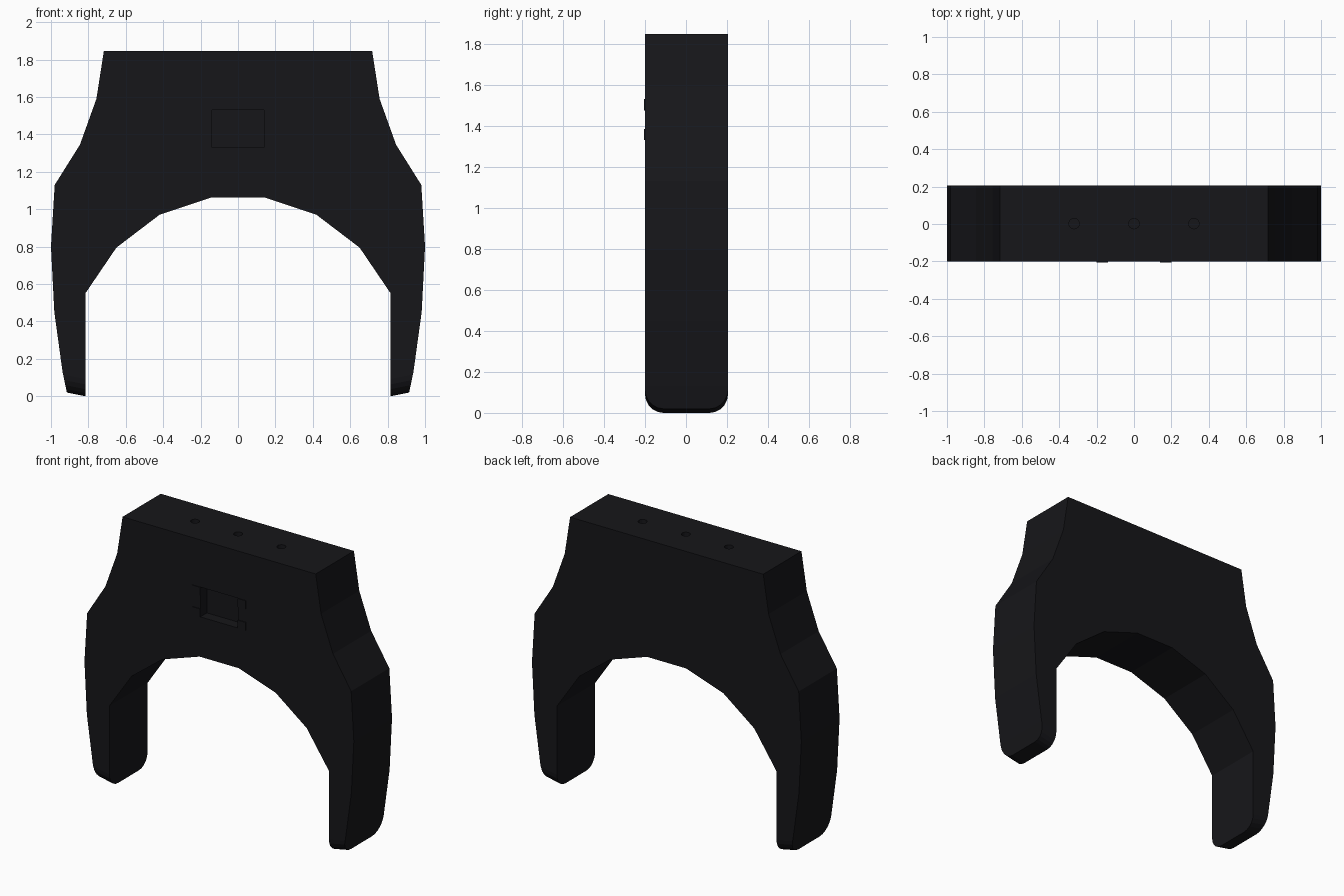
import bpy, bmesh, math
from mathutils import Vector

if "Cube" in bpy.data.objects:
    bpy.data.objects.remove(bpy.data.objects["Cube"])

FRONT, BACK = -0.2, 0.205

mat = bpy.data.materials.new("black_plastic")
mat.diffuse_color = (0.008, 0.008, 0.01, 1)
mat.use_nodes = True
mat.node_tree.nodes["Principled BSDF"].inputs["Base Color"].default_value = mat.diffuse_color


def box(name, lo, hi):
    lo, hi = Vector(lo), Vector(hi)
    bpy.ops.mesh.primitive_cube_add(size=1, location=(lo + hi) / 2)
    ob = bpy.context.object
    ob.name = name
    ob.scale = hi - lo
    bpy.ops.object.transform_apply(location=False, rotation=False, scale=True)
    return ob


def cut(target, cutter):
    mod = target.modifiers.new("cut", "BOOLEAN")
    mod.operation = "DIFFERENCE"
    mod.solver = "EXACT"
    mod.object = cutter
    bpy.context.view_layer.objects.active = target
    bpy.ops.object.modifier_apply(modifier=mod.name)
    bpy.data.objects.remove(cutter)


# Arch body: half outline, mirrored and extruded front to back
half = [(0.145, 1.062), (0.42, 0.97), (0.65, 0.795), (0.815, 0.552),
        (0.815, 0.0), (0.915, 0.02), (0.938, 0.13), (0.982, 0.45),
        (1.0, 0.8), (0.98, 1.13), (0.845, 1.345), (0.757, 1.59),
        (0.717, 1.847)]
outline = half + [(-x, z) for x, z in reversed(half)]
bm = bmesh.new()
face = bm.faces.new([bm.verts.new((x, FRONT, z)) for x, z in outline])
ext = bmesh.ops.extrude_face_region(bm, geom=[face])
bmesh.ops.translate(bm, vec=(0, BACK - FRONT, 0),
                    verts=[v for v in ext["geom"] if isinstance(v, bmesh.types.BMVert)])
bmesh.ops.recalc_face_normals(bm, faces=bm.faces[:])

# Rounded front and back corners at the feet
feet = [e for e in bm.edges
        if all(v.co.z < 0.03 for v in e.verts)
        and abs(e.verts[0].co.y - e.verts[1].co.y) < 1e-4]
bmesh.ops.bevel(bm, geom=feet, offset=0.09, segments=5, profile=0.5, affect="EDGES")
mesh = bpy.data.meshes.new("arch_body")
bm.to_mesh(mesh)
bm.free()
body = bpy.data.objects.new("arch_body", mesh)
bpy.context.collection.objects.link(body)

# Mounting holes in the top
for x in (-0.32, 0, 0.32):
    bpy.ops.mesh.primitive_cylinder_add(vertices=16, radius=0.028, depth=0.2,
                                        location=(x, 0.002, 1.847))
    cut(body, bpy.context.object)

# Rectangular pocket in the front
cut(body, box("pocket_cutter", (-0.14, FRONT - 0.1, 1.33), (0.14, FRONT + 0.07, 1.53)))
body.data.materials.append(mat)

# Small raised tabs beside the pocket
for side in (-1, 1):
    for z in (1.33, 1.475):
        xs = sorted((0.14 * side, 0.2 * side))
        tab = box("pocket_tab", (xs[0], FRONT - 0.005, z), (xs[1], FRONT + 0.01, z + 0.055))
        tab.data.materials.append(mat)
